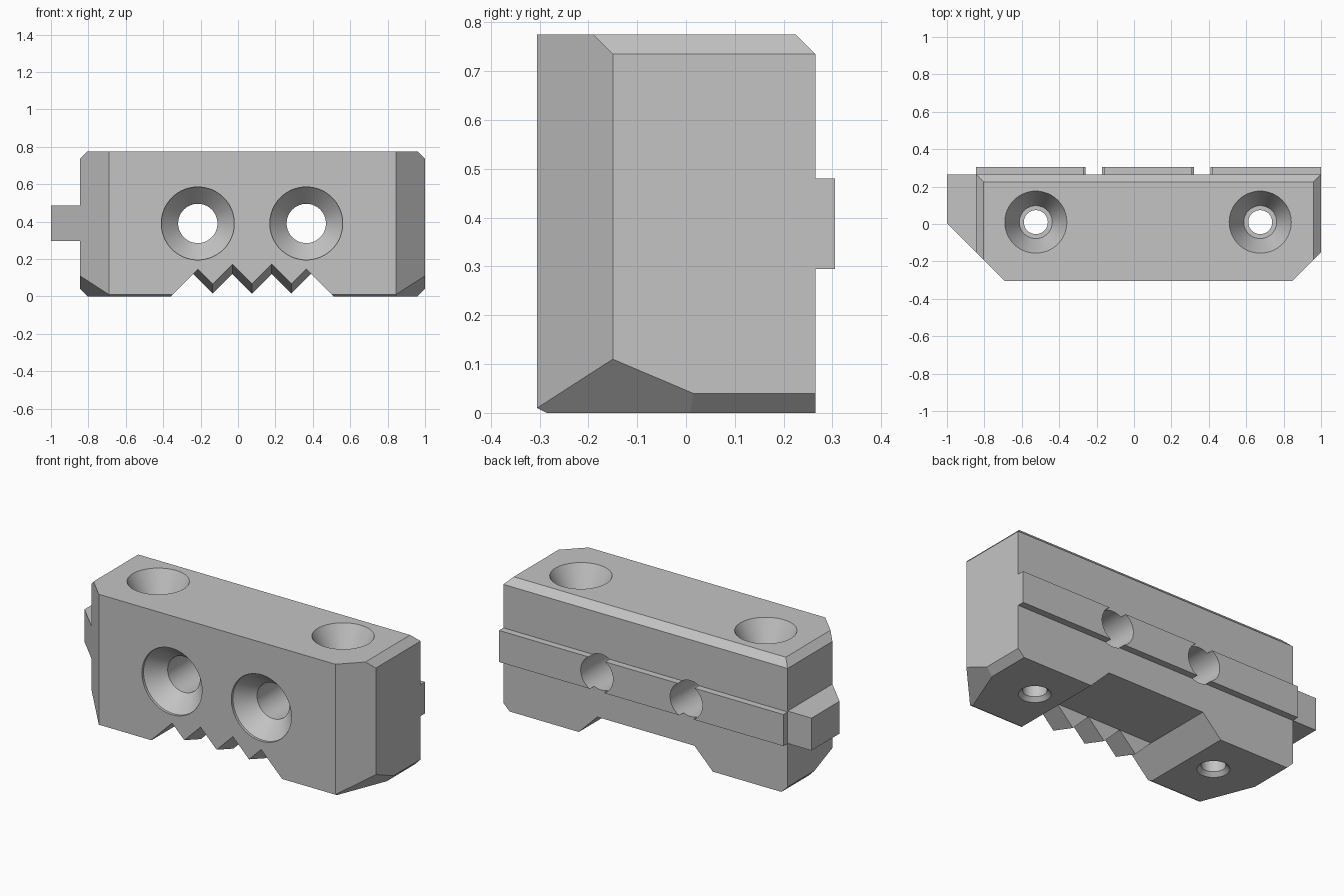
import bpy, bmesh, math
from mathutils import Vector, Matrix

cube = bpy.data.objects.get("Cube")
if cube:
    bpy.data.objects.remove(cube, do_unlink=True)

grey = bpy.data.materials.new("plain grey")
grey.use_nodes = True
colour = (0.55, 0.55, 0.55, 1)
grey.diffuse_color = colour
grey.node_tree.nodes["Principled BSDF"].inputs["Base Color"].default_value = colour

MID = 0.0775                      # body centre in x
HALF = 0.9225                     # body half length
BACK, FRONT, TOP = 0.265, -0.305, 0.775
SCREW_X, SCREW_Z = (-0.215, 0.365), 0.39
PIN_X, PIN_Y = (-0.525, 0.675), 0.01


def finish(bm, name):
    bmesh.ops.recalc_face_normals(bm, faces=bm.faces)
    mesh = bpy.data.meshes.new(name)
    bm.to_mesh(mesh)
    bm.free()
    mesh.materials.append(grey)
    obj = bpy.data.objects.new(name, mesh)
    bpy.context.collection.objects.link(obj)
    return obj


def loft(name, rings, as_bmesh=False):
    """Join closed rings of points, capping both ends."""
    bm = bmesh.new()
    loops = [[bm.verts.new(p) for p in ring] for ring in rings]
    n = len(loops[0])
    for a, b in zip(loops, loops[1:]):
        for i in range(n):
            j = (i + 1) % n
            bm.faces.new((a[i], a[j], b[j], b[i]))
    bm.faces.new(loops[0][::-1])
    bm.faces.new(loops[-1])
    bmesh.ops.recalc_face_normals(bm, faces=bm.faces)
    return bm if as_bmesh else finish(bm, name)


def prism(name, plan, low, high, as_bmesh=False):
    return loft(name, [[(x, y, z) for x, y in plan] for z in (low, high)], as_bmesh)


def revolve(name, profile, matrix, sides=64):
    """Turn (radius, height) pairs about z, then place by matrix."""
    rings = []
    for r, h in profile:
        angles = [2 * math.pi * i / sides for i in range(sides)]
        rings.append([matrix @ Vector((r * math.cos(a), r * math.sin(a), h)) for a in angles])
    return loft(name, rings)


def slice_off(bm, point, normal):
    geom = bm.verts[:] + bm.edges[:] + bm.faces[:]
    cut = bmesh.ops.bisect_plane(bm, geom=geom, dist=1e-5, plane_co=point,
                                 plane_no=normal, clear_outer=True)
    edges = [e for e in cut["geom_cut"] if isinstance(e, bmesh.types.BMEdge)]
    bmesh.ops.holes_fill(bm, edges=edges, sides=0)
    bmesh.ops.recalc_face_normals(bm, faces=bm.faces)


def carve(obj, cutters):
    bpy.context.view_layer.objects.active = obj
    for cutter in cutters:
        mod = obj.modifiers.new("cut", "BOOLEAN")
        mod.operation, mod.solver, mod.object = "DIFFERENCE", "EXACT", cutter
        bpy.ops.object.modifier_apply(modifier=mod.name)


# Body block with angled front corners
end = HALF - 0.155
plan = [(MID - HALF, BACK), (MID - HALF, -0.15), (MID - end, FRONT),
        (MID + end, FRONT), (MID + HALF, -0.15), (MID + HALF, BACK)]
bm = prism("body", plan, 0, TOP, as_bmesh=True)

# Chamfers along the top, the underside and the lower front corners
slice_off(bm, (0, BACK, 0.735), (0, 1, 1))
slice_off(bm, (0, FRONT, 0.01), (0, -1, -2))
for s in (-1, 1):
    x = MID + s * HALF
    slice_off(bm, (x, 0, 0.735), (s, 0, 1))
    slice_off(bm, (x, 0, 0.04), (s, 0, -1))
    slice_off(bm, (x, -0.15, 0.11), (s * 1.069, -0.424, -1))
body = finish(bm, "body")

# Rear rib and side tab
rib = prism("rear_rib", [(MID - HALF, BACK), (MID + HALF, BACK),
                         (MID + HALF, 0.305), (MID - HALF, 0.305)], 0.295, 0.48)
tab = prism("side_tab", [(-1, BACK), (-1, 0.005), (MID - HALF, -0.15),
                         (MID - HALF, BACK)], 0.295, 0.485)

# Countersunk screw holes, front to back
screw_cutters = []
for x in SCREW_X:
    place = Matrix.Translation((x, FRONT, SCREW_Z)) @ Matrix.Rotation(-math.pi / 2, 4, "X")
    screw_cutters.append(revolve("screw_cutter", [
        (0.195, -0.1), (0.195, 0.015), (0.105, 0.11), (0.105, 0.8)], place))

# Tapered pin holes, top to bottom
pin_cutters = []
for x in PIN_X:
    place = Matrix.Translation((x, PIN_Y, 0))
    pin_cutters.append(revolve("pin_cutter", [
        (0.085, -0.1), (0.085, 0.0), (0.064, 0.022), (0.064, TOP - 0.15),
        (0.088, TOP - 0.15), (0.166, TOP), (0.166, TOP + 0.1)], place))

# Underside notch behind the teeth
TEETH_BACK = -0.15
notch = [(-0.46, -0.1), (-0.24, 0.12), (0.39, 0.12), (0.61, -0.1)]
notch_cutter = loft("notch_cutter", [[(x, y, z) for x, z in notch]
                                     for y in (TEETH_BACK, 0.5)])


# Toothed opening that rises towards the front
def teeth_ring(y):
    rise = 0.0525 * (TEETH_BACK - y) / (TEETH_BACK - FRONT)
    side = 0.315 - rise / 2
    peak = 0.12 + rise / 2
    ring = [(0.535, -0.1), (side, peak), (0.21, 0.015 + rise), (0.105, 0.12 + rise),
            (0, 0.015 + rise)]
    right = [(0.075 + x, y, z) for x, z in ring]
    left = [(0.075 - x, y, z) for x, z in ring[:-1]]
    return right + left[::-1]


teeth_cutter = loft("teeth_cutter", [teeth_ring(TEETH_BACK), teeth_ring(FRONT - 0.04)])

carve(body, [notch_cutter, teeth_cutter] + screw_cutters + pin_cutters)
carve(rib, screw_cutters)
for cutter in [notch_cutter, teeth_cutter] + screw_cutters + pin_cutters:
    bpy.data.objects.remove(cutter, do_unlink=True)

# Smooth bores, sharp block edges
for obj in (body, rib, tab):
    bpy.ops.object.select_all(action="DESELECT")
    obj.select_set(True)
    bpy.context.view_layer.objects.active = obj
    bpy.ops.object.shade_smooth_by_angle(angle=math.radians(15))
